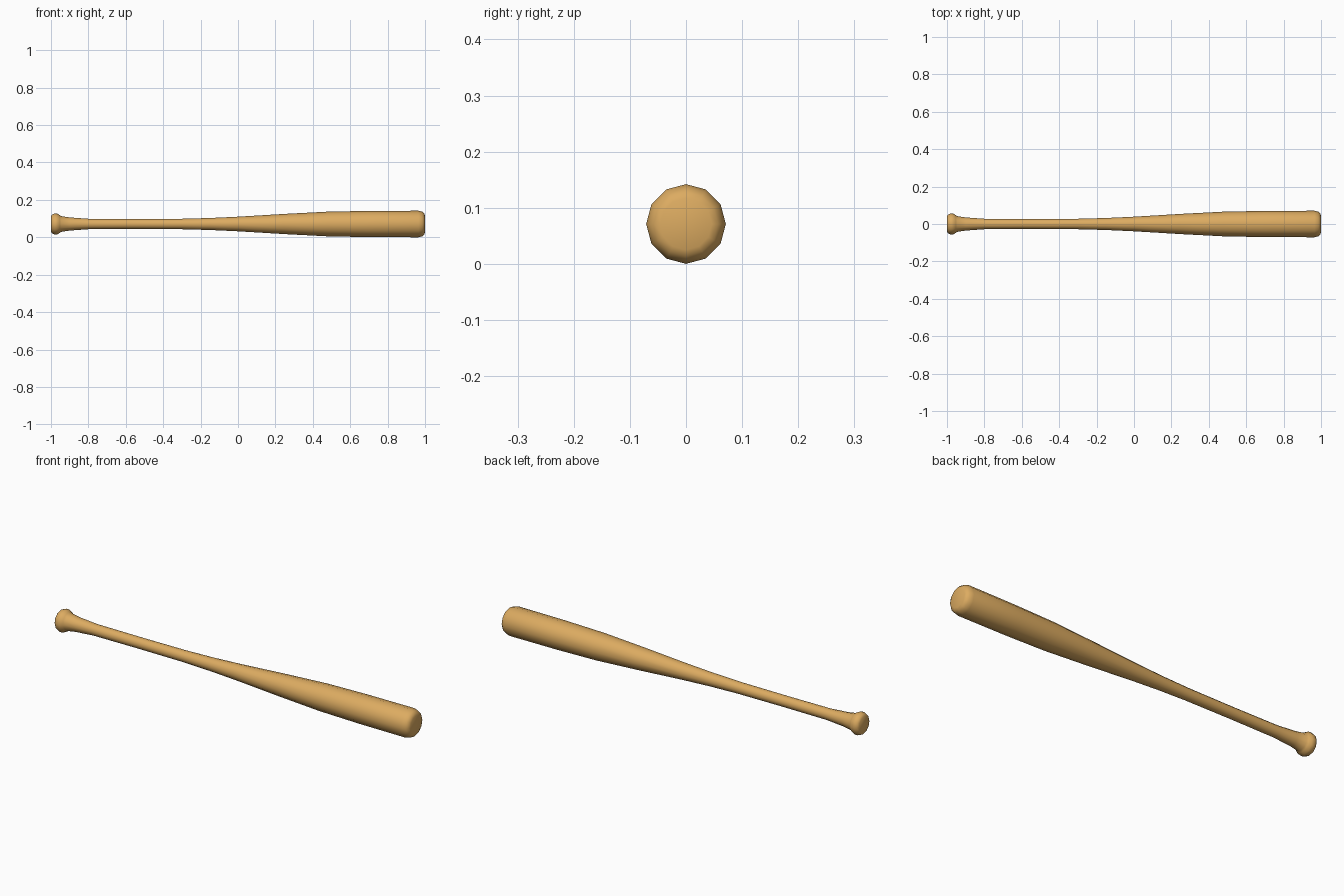
import bpy
import bmesh
from math import cos, sin, pi, radians

cube = bpy.data.objects.get("Cube")
if cube:
    bpy.data.objects.remove(cube, do_unlink=True)

SIDES = 12
AXIS_Z = 0.071

# Light varnished wood
wood = bpy.data.materials.new("light_wood")
wood.use_nodes = True
colour = (0.72, 0.41, 0.12, 1)
wood.diffuse_color = colour
wood.node_tree.nodes["Principled BSDF"].inputs["Base Color"].default_value = colour

# Lathe profile (x, radius): knob, flared neck, grip, taper, barrel, rounded tip
profile = [
    (-1.0, 0.042), (-0.993, 0.051), (-0.98, 0.056), (-0.965, 0.055),
    (-0.953, 0.047), (-0.945, 0.042), (-0.9, 0.035), (-0.8, 0.028),
    (-0.55, 0.027), (-0.3, 0.028), (-0.15, 0.032), (0.0, 0.039),
    (0.25, 0.054), (0.48, 0.066), (0.7, 0.07), (0.965, 0.071),
    (0.985, 0.066), (0.995, 0.057), (1.0, 0.046),
]

bm = bmesh.new()
rings = []
for x, r in profile:
    angles = [2 * pi * i / SIDES for i in range(SIDES)]
    rings.append([bm.verts.new((x, r * cos(a), r * sin(a))) for a in angles])

# Skin between neighbouring rings, then close both ends
for a, b in zip(rings, rings[1:]):
    for i in range(SIDES):
        j = (i + 1) % SIDES
        bm.faces.new((a[i], a[j], b[j], b[i]))
bm.faces.new(rings[0])
bm.faces.new(rings[-1])
bmesh.ops.recalc_face_normals(bm, faces=bm.faces)

mesh = bpy.data.meshes.new("bat")
bm.to_mesh(mesh)
bm.free()
mesh.materials.append(wood)

bat = bpy.data.objects.new("bat", mesh)
bat.location.z = AXIS_Z
bpy.context.collection.objects.link(bat)
bpy.ops.object.select_all(action="DESELECT")
bat.select_set(True)
bpy.context.view_layer.objects.active = bat
bpy.ops.object.shade_smooth_by_angle(angle=radians(60))
